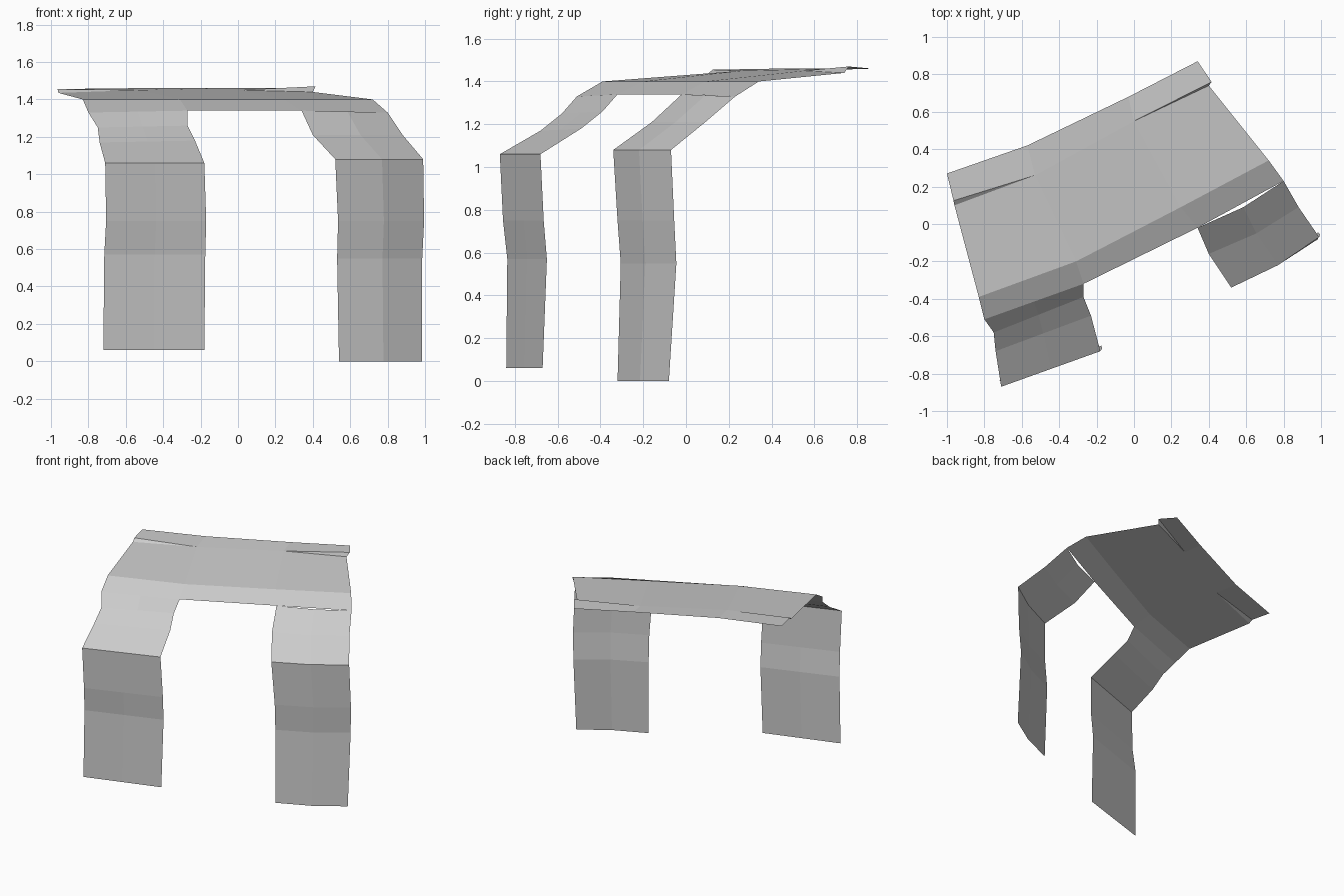
import bpy
import bmesh
from mathutils import Vector

cube = bpy.data.objects.get("Cube")
if cube:
    bpy.data.objects.remove(cube)

# Single plain grey for the whole sheet
grey = bpy.data.materials.new("plain grey")
grey.use_nodes = True
tone = (0.6, 0.6, 0.6, 1)
grey.diffuse_color = tone
grey.node_tree.nodes["Principled BSDF"].inputs["Base Color"].default_value = tone


def loft(name, rows):
    """Skin a sheet through rows of points, each running from right to left."""
    bm = bmesh.new()
    grid = [[bm.verts.new(point) for point in row] for row in rows]
    for lower, upper in zip(grid, grid[1:]):
        for c in range(len(lower) - 1):
            bm.faces.new((lower[c], lower[c + 1], upper[c + 1], upper[c]))
    bmesh.ops.remove_doubles(bm, verts=bm.verts[:], dist=0.001)
    mesh = bpy.data.meshes.new(name)
    bm.to_mesh(mesh)
    bm.free()
    mesh.materials.append(grey)
    obj = bpy.data.objects.new(name, mesh)
    bpy.context.collection.objects.link(obj)
    return obj


def strap(name, right_edge, left_edge, bulge=(0, 0, 0)):
    """A narrow strip between two edges, with its centre line pushed by bulge."""
    rows = []
    for a, b in zip(right_edge, left_edge):
        a, b = Vector(a), Vector(b)
        rows.append((a, (a + b) / 2 + Vector(bulge), b))
    return loft(name, rows)


# Hanging lower legs
strap("right_lower_leg",
      [(-.72, -.84, .06), (-.715, -.835, .57), (-.705, -.855, .75), (-.71, -.87, 1.06)],
      [(-.18, -.67, .06), (-.175, -.65, .57), (-.17, -.665, .75), (-.18, -.68, 1.06)])
strap("left_lower_leg",
      [(.54, -.32, 0), (.53, -.305, .55), (.535, -.32, .75), (.52, -.34, 1.08)],
      [(.985, -.08, 0), (.985, -.045, .55), (.995, -.055, .75), (.99, -.07, 1.08)],
      bulge=(.015, -.015, 0))

# Sloping upper legs
strap("right_upper_leg",
      [(-.71, -.87, 1.06), (-.74, -.68, 1.17), (-.75, -.58, 1.25), (-.80, -.51, 1.33)],
      [(-.18, -.68, 1.06), (-.23, -.49, 1.18), (-.27, -.39, 1.26), (-.27, -.32, 1.34)])
strap("left_upper_leg",
      [(.52, -.34, 1.08), (.40, -.16, 1.21), (.34, -.02, 1.34)],
      [(.99, -.07, 1.08), (.88, .09, 1.21), (.80, .23, 1.33)],
      bulge=(.015, -.015, 0))

# Roof sheet: front lip, bend, tapering step at both ends, back edge
step_right = (-.53, .26, 1.45)
step_left = (0, .55, 1.45)
loft("roof", [
    [(-.80, -.51, 1.33), (-.27, -.32, 1.34), (.34, -.02, 1.34), (.80, .23, 1.33)],
    [(-.83, -.39, 1.40), (-.31, -.20, 1.40), (.25, .09, 1.40), (.72, .34, 1.40)],
    [(-.96, .10, 1.435), step_right, step_left, (.40, .74, 1.44)],
    [(-.965, .125, 1.455), step_right, step_left, (.415, .76, 1.47)],
    [(-1, .27, 1.455), (-.57, .42, 1.46), (-.03, .68, 1.46), (.34, .87, 1.46)],
])
